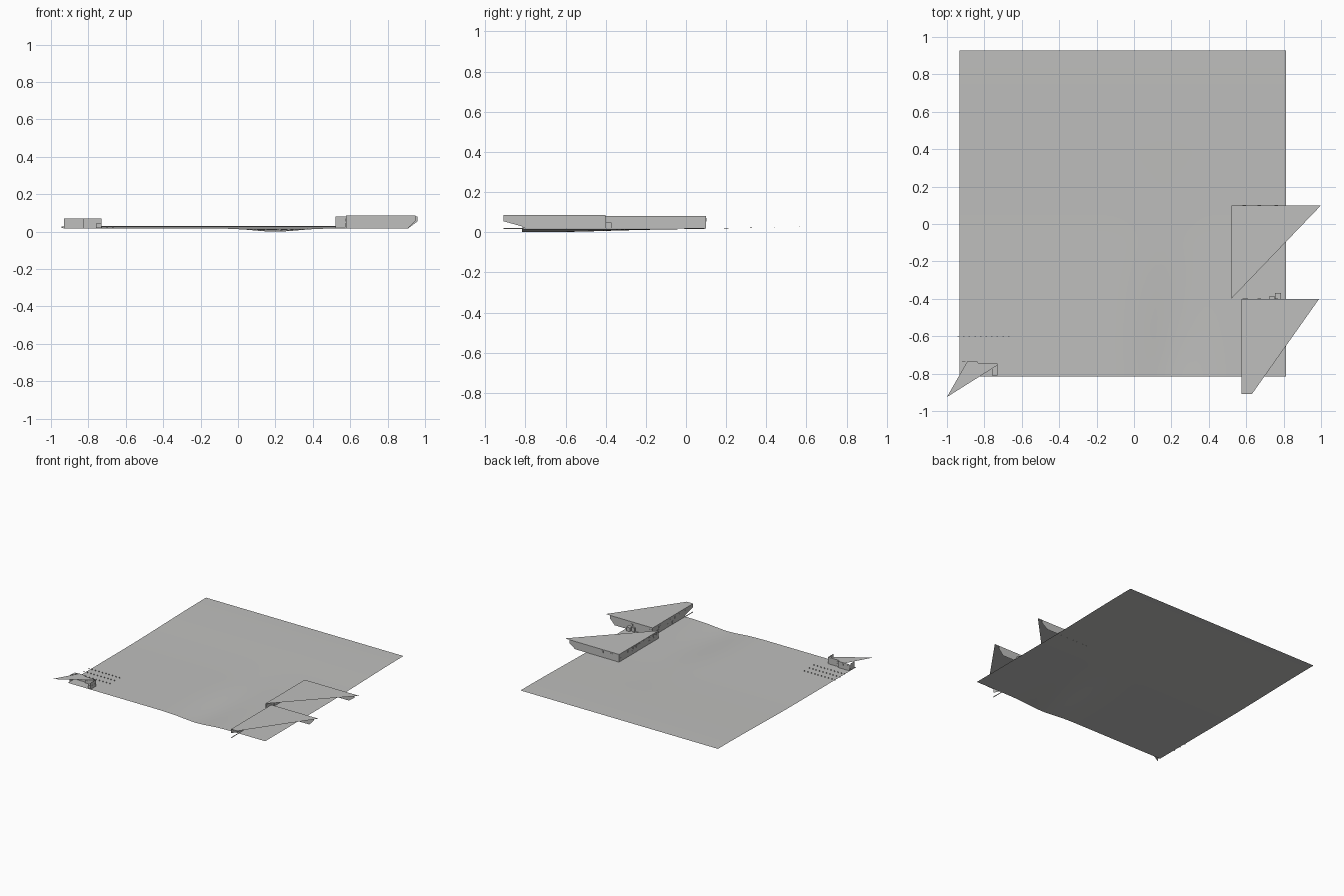
import bpy
import bmesh
import math
from mathutils import Vector

if "Cube" in bpy.data.objects:
    bpy.data.objects.remove(bpy.data.objects["Cube"], do_unlink=True)

COLOUR = (0.52, 0.52, 0.51, 1)
grey = bpy.data.materials.new("plain_grey")
grey.diffuse_color = COLOUR
grey.use_nodes = True
grey.node_tree.nodes["Principled BSDF"].inputs["Base Color"].default_value = COLOUR


def finish(name, bm):
    mesh = bpy.data.meshes.new(name)
    bm.to_mesh(mesh)
    bm.free()
    mesh.materials.append(grey)
    obj = bpy.data.objects.new(name, mesh)
    bpy.context.collection.objects.link(obj)
    return obj


def sheet(name, points):
    """One flat polygon."""
    bm = bmesh.new()
    bm.faces.new([bm.verts.new(p) for p in points])
    return finish(name, bm)


def roof(name, outline, z):
    obj = sheet(name, [(x, y, z) for x, y in outline])
    if obj.data.polygons[0].normal.z < 0:
        obj.data.flip_normals()
    return obj


def wall(name, axis, at, profile):
    """Upright polygon; the profile runs along the wall and up."""
    if axis == "x":
        return sheet(name, [(at, s, z) for s, z in profile])
    return sheet(name, [(s, at, z) for s, z in profile])


def boxes(name, items):
    """Boxes given as (centre, size)."""
    bm = bmesh.new()
    for centre, size in items:
        made = bmesh.ops.create_cube(bm, size=1)["verts"]
        bmesh.ops.scale(bm, verts=made, vec=Vector(size))
        bmesh.ops.translate(bm, verts=made, vec=Vector(centre))
    return finish(name, bm)


def openings(name, axis, at, along, z, height):
    """Thin plates showing on both sides of a wall."""
    thick, width = 0.004, 0.02
    if axis == "x":
        boxes(name, [((at, s, z), (thick, width, height)) for s in along])
    else:
        boxes(name, [((s, at, z), (width, thick, height)) for s in along])


# Gently rolling ground sheet with a dip at the front
def ground_height(x, y):
    t = min(max((y + 0.1) / 1.0, 0), 1)
    rise = 0.014 * t * t * (3 - 2 * t)
    dip = 0.017 * math.exp(-((x - 0.2) / 0.16) ** 2 - ((y + 0.75) / 0.5) ** 2)
    return 0.017 + rise - dip


bm = bmesh.new()
bmesh.ops.create_grid(bm, x_segments=40, y_segments=40, size=0.872)
for v in bm.verts:
    v.co.x -= 0.06
    v.co.y += 0.056
    v.co.z = ground_height(v.co.x, v.co.y)
ground = finish("ground", bm)
for face in ground.data.polygons:
    face.use_smooth = True

BASE = 0.018

# Back large building: roof and two walls
TOP = 0.08
roof("back_hall_roof", [(0.52, -0.4), (1, 0.1), (0.52, 0.1)], TOP)
wall("back_hall_side_wall", "x", 0.522,
     [(0.1, BASE), (0.1, TOP), (-0.4, TOP), (-0.4, BASE)])
wall("back_hall_rear_wall", "y", 0.1,
     [(0.522, BASE), (0.91, BASE), (0.96, 0.055), (0.96, TOP), (0.522, TOP)])
openings("back_hall_windows", "x", 0.522,
         [-0.38, -0.34, -0.28, -0.21, -0.155, -0.125, -0.09, -0.06, -0.02], 0.062, 0.016)
openings("back_hall_doors", "x", 0.522, [-0.33, -0.28, -0.06, 0.08], 0.035, 0.022)
openings("back_hall_rear_windows", "y", 0.1, [0.59, 0.67, 0.76], 0.062, 0.016)

# Front large building: roof and two walls
TOP = 0.086
roof("front_hall_roof", [(0.575, -0.91), (0.63, -0.91), (0.99, -0.4), (0.575, -0.4)], TOP)
wall("front_hall_side_wall", "x", 0.577,
     [(-0.4, BASE), (-0.4, TOP), (-0.91, TOP), (-0.91, 0.055), (-0.82, 0.03), (-0.8, BASE)])
wall("front_hall_rear_wall", "y", -0.4,
     [(0.577, BASE), (0.91, BASE), (0.95, 0.06), (0.95, TOP), (0.577, TOP)])
boxes("front_hall_footing", [((0.577, -0.86, BASE), (0.004, 0.1, 0.004))])
openings("front_hall_windows", "x", 0.577, [-0.82, -0.73, -0.69, -0.63, -0.49], 0.062, 0.016)
openings("front_hall_doors", "x", 0.577, [-0.66, -0.6, -0.47, -0.43], 0.035, 0.022)
openings("front_hall_rear_windows", "y", -0.4, [0.59, 0.67, 0.76], 0.062, 0.016)
openings("front_hall_rear_doors", "y", -0.4, [0.6, 0.76], 0.035, 0.022)
boxes("front_hall_porch", [((0.77, -0.385, 0.034), (0.03, 0.03, 0.03)),
                           ((0.738, -0.393, 0.034), (0.025, 0.014, 0.03))])

# Small corner building: pointed roof, stepped rear wall and two end walls
TOP = 0.07
roof("corner_house_roof",
     [(-1, -0.925), (-0.73, -0.755), (-0.73, -0.747), (-0.83, -0.747),
      (-0.84, -0.732), (-0.89, -0.732)], TOP)
for name, a, b, y in (("corner_house_rear_wall", -0.83, -0.73, -0.747),
                      ("corner_house_bay_wall", -0.93, -0.83, -0.735)):
    wall(name, "y", y, [(a, BASE), (b, BASE), (b, TOP), (a, TOP)])
for name, x, end in (("corner_house_left_wall", -0.731, -0.815),
                     ("corner_house_right_wall", -0.929, -0.8)):
    wall(name, "x", x, [(end, BASE), (-0.747, BASE), (-0.747, TOP), (end, TOP)])
openings("corner_house_windows", "y", -0.748, [-0.81, -0.76], 0.052, 0.014)
openings("corner_house_bay_windows", "y", -0.736, [-0.91, -0.865], 0.052, 0.014)
openings("corner_house_doors", "y", -0.748, [-0.81, -0.75], 0.034, 0.018)
boxes("corner_house_step", [((-0.745, -0.78, 0.032), (0.03, 0.06, 0.024))])

# Rows of tiny upright markers on the ground
boxes("ground_markers",
      [((-0.94 + 0.03 * i, y, 0.023), (0.008, 0.001, 0.008))
       for y in (-0.54, -0.6, -0.66) for i in range(10)])
